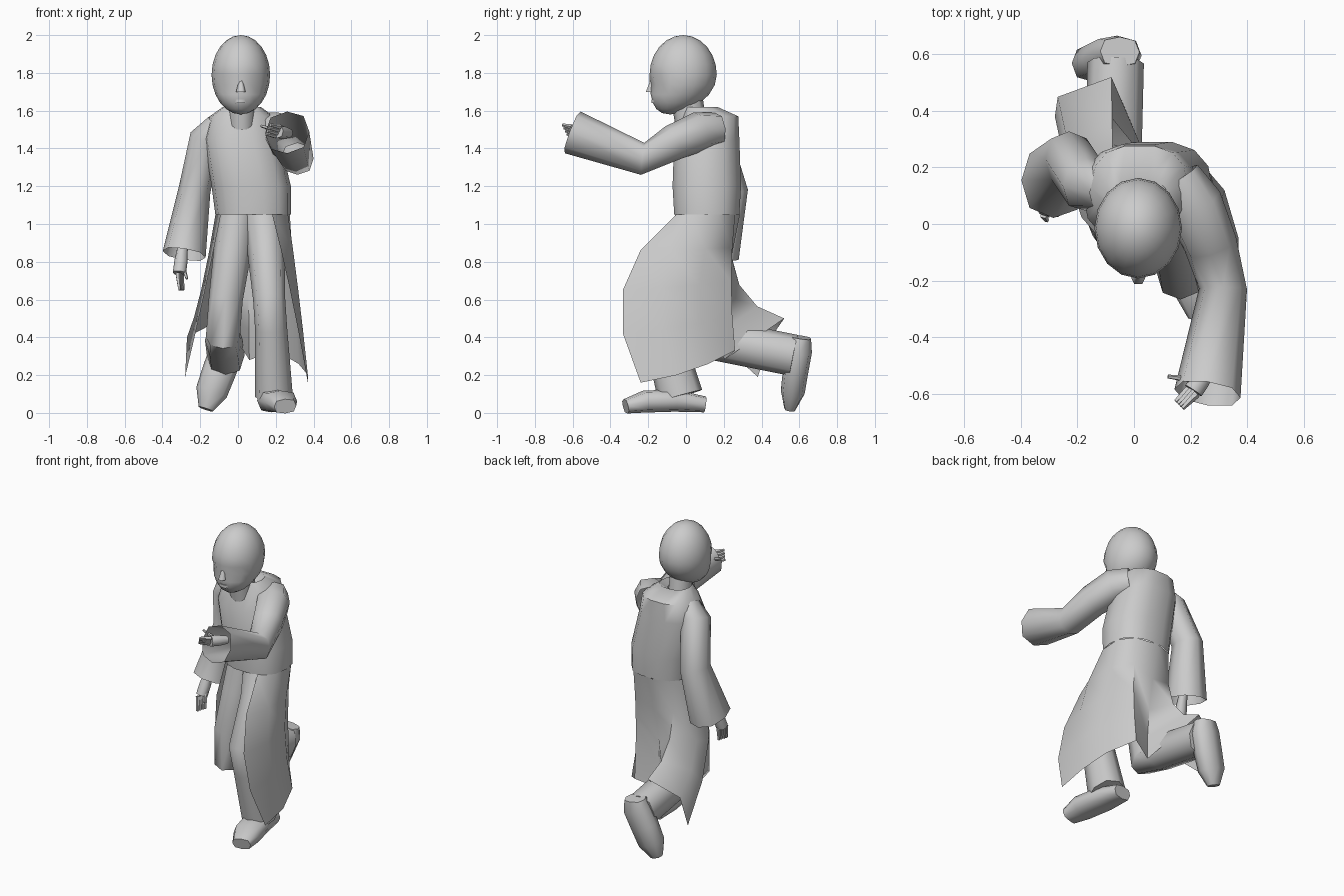
import bpy, bmesh, math
from mathutils import Vector

cube = bpy.data.objects.get("Cube")
if cube:
    bpy.data.objects.remove(cube)

grey = bpy.data.materials.new("plain grey")
grey.use_nodes = True
grey.diffuse_color = (0.6, 0.6, 0.6, 1)
for node in grey.node_tree.nodes:
    if node.type == 'BSDF_PRINCIPLED':
        node.inputs["Base Color"].default_value = grey.diffuse_color


def finish(name, bm):
    """Turn the bmesh into a smooth shaded object."""
    bmesh.ops.recalc_face_normals(bm, faces=bm.faces)
    mesh = bpy.data.meshes.new(name)
    bm.to_mesh(mesh)
    bm.free()
    mesh.materials.append(grey)
    part = bpy.data.objects.new(name, mesh)
    bpy.context.collection.objects.link(part)
    bpy.ops.object.select_all(action='DESELECT')
    part.select_set(True)
    bpy.context.view_layer.objects.active = part
    bpy.ops.object.shade_smooth_by_angle(angle=math.radians(60))


def bridge(bm, rows, closed):
    """Fill quads between neighbouring rows of points."""
    rows = [[bm.verts.new(point) for point in row] for row in rows]
    for low, high in zip(rows, rows[1:]):
        for i in range(0 if closed else 1, len(low)):
            bm.faces.new((low[i - 1], low[i], high[i], high[i - 1]))
    return rows


def rounded(angle, power):
    """Point on a squarish unit circle."""
    c, s = math.cos(angle), math.sin(angle)
    return math.copysign(abs(c) ** power, c), math.copysign(abs(s) ** power, s)


def tube(name, path, flat=1, sides=8, power=0.85, upright=False, capped=True):
    """Skin rings along a path of (x, y, z, half width); flat scales their depth."""
    bm = bmesh.new()
    centres = [Vector(p[:3]) for p in path]
    rows = []
    for k, centre in enumerate(centres):
        along = centres[min(k + 1, len(path) - 1)] - centres[max(k - 1, 0)]
        along = Vector((0, 0, 1)) if upright else along.normalized()
        side = Vector((1, 0, 0))
        side = (side - along * side.dot(along)).normalized()
        up = along.cross(side)
        size = path[k][-1]
        ring = [rounded(math.tau * i / sides, power) for i in range(sides)]
        rows.append([centre + (side * a + up * b * flat) * size for a, b in ring])
    rows = bridge(bm, rows, True)
    if capped:
        bm.faces.new(rows[0])
        bm.faces.new(rows[-1])
    finish(name, bm)


# Head: a ball whose lower half slides forward to the chin, with eye sockets
bm = bmesh.new()
bmesh.ops.create_uvsphere(bm, u_segments=16, v_segments=12, radius=1)
for v in bm.verts:
    x, y, z = v.co
    socket = -0.3 < z < -0.2 and y < -0.5 and 0.2 < abs(x) < 0.7
    forward = 0.015 + 0.07 * min(z, 0) ** 2 - 0.02 * socket
    v.co = 0.015 + 0.155 * x, 0.178 * y - forward, 1.79 + 0.21 * z
finish("head", bm)
tube("nose", [(0.015, -0.18, 1.76, 0.01), (0.015, -0.19, 1.7, 0.025)], sides=6, upright=True)
tube("lips", [(0.015, -0.17, 1.64, 0.03), (0.015, -0.17, 1.66, 0.03)], flat=0.5, sides=6, upright=True)
tube("neck", [(0.02, 0.03, 1.5, 0.07), (0.02, 0, 1.7, 0.07)], flat=1.2, upright=True)

# Upper robe, closing in to a collar
tube("robe_body", [
    (0.08, 0.11, 1.05, 0.2), (0.07, 0.11, 1.2, 0.21), (0.02, 0.11, 1.45, 0.2),
    (0.02, 0.13, 1.57, 0.17), (0.02, 0.08, 1.62, 0.1), (0.02, 0.04, 1.58, 0.07),
], flat=0.88, sides=14, power=0.8, upright=True, capped=False)

# Robe skirt: a sheet from the left front edge round the back to the right front
# edge, curving from an oval waist to a swinging hem and pushed forward by the legs
hem = [(0.37, -0.24, 0.16), (0.37, -0.05, 0.2), (0.32, 0.12, 0.26), (0.2, 0.26, 0.33),
       (0.06, 0.2, 0.28), (-0.08, 0.52, 0.5), (-0.27, 0.45, 0.4), (-0.28, 0.38, 0.19)]
skirt = []
for drop in (0, 0.25, 0.5, 0.75, 1):
    row = []
    for i, corner in enumerate(map(Vector, hem)):
        a, b = rounded(math.radians(40 * i - 65), 0.8)
        waist = Vector((0.08 + 0.2 * a, 0.11 + 0.176 * b, 1.05))
        pull, bend = (0.08, 0.7) if i < 4 else (0.04, 0.58)
        push = min(waist.y, corner.y) - pull * abs(i - 3.5)
        knee = Vector(((waist.x + corner.x) / 2, push, bend))
        row.append(waist.lerp(knee, drop).lerp(knee.lerp(corner, drop), drop))
    skirt.append(row)
bm = bmesh.new()
bridge(bm, skirt, False)
finish("robe_skirt", bm)

# Sleeves: the left reaches forward, the right hangs
tube("left_sleeve", [
    (0.15, 0.16, 1.5, 0.09), (0.21, 0.07, 1.49, 0.105), (0.27, -0.07, 1.43, 0.095),
    (0.315, -0.23, 1.345, 0.085), (0.26, -0.6, 1.485, 0.118)], capped=False)
tube("right_sleeve", [
    (-0.11, 0.12, 1.53, 0.06), (-0.17, 0.14, 1.46, 0.085),
    (-0.23, 0.23, 1.18, 0.085), (-0.285, 0.15, 0.84, 0.115)], flat=1.15, capped=False)


# Hands: a palm, four fingers side by side and a thumb
def hand(name, wrist, palm, tip, spread, thumb):
    wrist, palm, tip, spread = map(Vector, (wrist, palm, tip, spread))
    middle = wrist.lerp(palm, 0.6)
    tube(name + "_palm", [(*wrist, 0.025), (*middle, 0.035), (*palm, 0.035)])
    for n in range(4):
        shift = spread * (n - 1.5)
        tube(f"{name}_finger_{n + 1}", [(*(palm + shift), 0.014), (*(tip + shift), 0.008)], sides=5)
    tube(name + "_thumb", [(*middle, 0.014), (*thumb, 0.007)], sides=5)


hand("left_hand", (0.27, -0.5, 1.48), (0.21, -0.59, 1.49), (0.16, -0.64, 1.5),
     (-0.008, 0.008, -0.016), (0.12, -0.54, 1.52))
hand("right_hand", (-0.29, 0.12, 0.9), (-0.31, 0.06, 0.74), (-0.3, 0.04, 0.65),
     (0.006, 0.018, 0), (-0.27, 0.03, 0.71))

# Trousers: the left leg stands, the right leg is folded back
tube("left_trouser", [
    (0.13, 0.09, 1.07, 0.11), (0.15, 0, 0.85, 0.1), (0.165, -0.17, 0.6, 0.085),
    (0.175, -0.13, 0.45, 0.085), (0.19, -0.03, 0.09, 0.1)], flat=1.2)
tube("right_trouser", [
    (0, 0.09, 1.07, 0.1), (-0.03, 0.06, 0.85, 0.1), (-0.065, 0.01, 0.6, 0.09),
    (-0.08, 0.02, 0.4, 0.09), (-0.075, 0.17, 0.385, 0.1), (-0.065, 0.57, 0.305, 0.1)], flat=1.1)

# Shoes
tube("left_shoe", [
    (0.175, 0.1, 0.045, 0.065), (0.19, -0.06, 0.065, 0.09),
    (0.225, -0.22, 0.06, 0.09), (0.25, -0.32, 0.035, 0.06)], flat=0.65, power=0.7)
tube("right_shoe", [
    (-0.05, 0.61, 0.4, 0.07), (-0.06, 0.6, 0.33, 0.09), (-0.1, 0.58, 0.22, 0.09),
    (-0.14, 0.565, 0.11, 0.085), (-0.17, 0.55, 0.02, 0.04)], flat=0.75, power=0.75)
